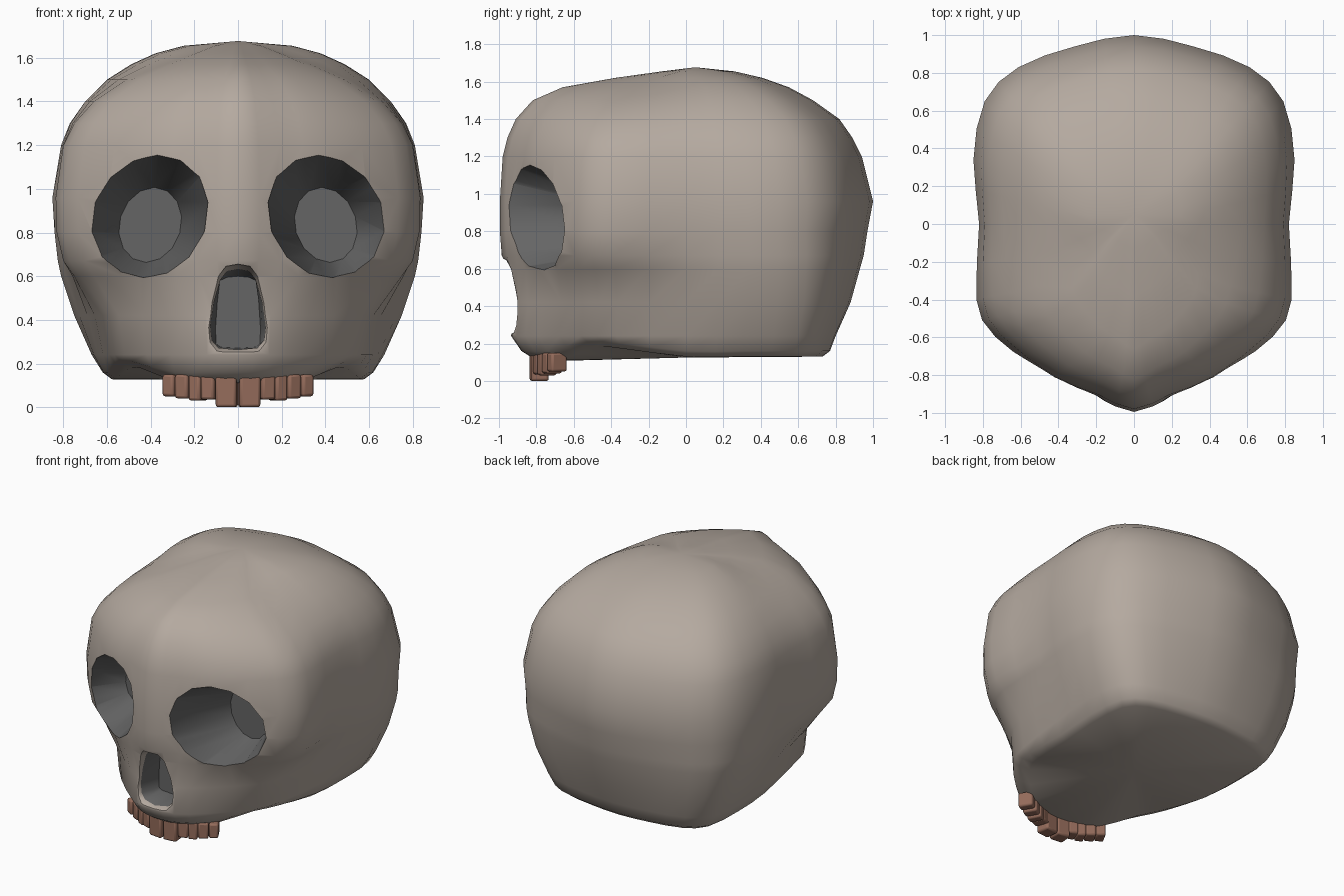
import bpy, bmesh
from math import sin, cos, tau, radians
from mathutils import Vector

if "Cube" in bpy.data.objects:
    bpy.data.objects.remove(bpy.data.objects["Cube"])


def material(name, col):
    m = bpy.data.materials.new(name)
    m.diffuse_color = (*col, 1)
    m.use_nodes = True
    m.node_tree.nodes["Principled BSDF"].inputs["Base Color"].default_value = m.diffuse_color
    return m


bone = material("bone", (0.46, 0.40, 0.35))
dark = material("socket_grey", (0.13, 0.13, 0.13))
enamel = material("tooth_brown", (0.30, 0.15, 0.105))


def loft(name, rings, mats, bottom=None, top=None, bone_bands=0):
    """Skin closed rings of points; ends become fans (if a tip is given) or caps."""
    bm = bmesh.new()
    vs = [[bm.verts.new(p) for p in r] for r in rings]
    n = len(rings[0])
    for k, (a, b) in enumerate(zip(vs, vs[1:])):
        for i in range(n):
            j = (i + 1) % n
            f = bm.faces.new((a[i], a[j], b[j], b[i]))
            f.material_index = 0 if k < bone_bands else len(mats) - 1
    for ring, tip in ((vs[0], bottom), (vs[-1], top)):
        if tip:
            t = bm.verts.new(tip)
            for i in range(n):
                bm.faces.new((ring[i], ring[(i + 1) % n], t))
        else:
            bm.faces.new(ring).material_index = len(mats) - 1
    bmesh.ops.recalc_face_normals(bm, faces=bm.faces)
    me = bpy.data.meshes.new(name)
    bm.to_mesh(me)
    bm.free()
    for m in mats:
        me.materials.append(m)
    ob = bpy.data.objects.new(name, me)
    bpy.context.collection.objects.link(ob)
    return ob


def smooth_ring(pts):
    """Add one curved midpoint between every pair of points."""
    p = [Vector(q) for q in pts]
    n, out = len(p), []
    for i in range(n):
        a, b, c, d = (p[(i + k) % n] for k in (-1, 0, 1, 2))
        out += [b, (b + c) * .5625 - (a + d) * .0625]
    return out


# Skull levels: z, front y, cheek width, mid width, rear width, back y
levels = [
    (.13, -.80, .51, .56, .58, .73), (.16, -.88, .56, .60, .62, .77),
    (.24, -.935, .59, .64, .67, .80), (.42, -.92, .62, .69, .75, .88),
    (.60, -.95, .75, .76, .81, .93), (.67, -.985, .80, .78, .825, .95),
    (.80, -.995, .83, .80, .84, .97), (.96, -.995, .835, .82, .85, 1.0),
    (1.20, -.98, .80, .79, .81, .94), (1.30, -.955, .75, .755, .77, .89),
    (1.40, -.91, .66, .69, .70, .82), (1.50, -.82, .51, .58, .60, .68),
    (1.57, -.66, .35, .46, .49, .55), (1.62, -.38, .22, .35, .38, .41),
    (1.655, -.13, .12, .22, .25, .26)]


def skull_ring(k, z, F, wf, wm, wr, B):
    r = .05 if z < .5 else .03 if z < .65 else 0     # rounder muzzle low down
    q = max(0, min(1, (.85 - z) / .7))               # squarer rear low down
    half = [(0, F), (.24 * wf, (.92 + r) * F), (.52 * wf, (.825 + r * .3) * F),
            (.88 * wf, .60 * F), (wf, .40 * F), (wm, 0),
            (wr, (.34 + .06 * q) * B), ((.93 + .03 * q) * wr, (.65 + .11 * q) * B),
            ((.72 + .03 * q) * wr, (.83 + .08 * q) * B),
            (.37 * wr, (.94 + .035 * q) * B), (0, B)]
    lift = {0: -.02, 1: -.02, 2: -.02, 3: .05, 4: .04}
    pts = [(x, y, z + (lift.get(i, 0) if k == 0 else
                       max(0, lift.get(i, 0)) if k == 1 else 0))
           for i, (x, y) in enumerate(half)]
    return smooth_ring(pts + [(-x, y, h) for x, y, h in pts[-2:0:-1]])


skull = loft("skull", [skull_ring(k, *l) for k, l in enumerate(levels)], [bone],
             bottom=(0, 0, .125), top=(0, .05, 1.677))


# Eye socket cutters: tapered, the rim follows the curved face
def ellipse(cx, cz, rx, rz, y):
    pts = []
    for i in range(14):
        a = tau * (i + .5) / 14
        x = cx + rx * cos(a) - .035 * sin(a) * rx / .265
        pts.append((x, y(x), cz + rz * sin(a)))
    return pts


def mirrored(rings, s):
    return [[(s * x, y, z) for x, y, z in r] for r in rings]


def face_y(x):
    return -.93 + .04 * (x - .15) + .96 * (x - .15) ** 2


eye = [ellipse(.404, .872, .265, .298, lambda x: face_y(x) - .24),
       ellipse(.404, .872, .265, .298, face_y),
       ellipse(.402, .835, .143, .172, lambda x: -.45)]
cutters = [loft("eye_cutter", mirrored(eye, s), [bone, dark]) for s in (1, -1)]

# Nose cutter: bevelled bone rim, then a dark pit
outer = [(.0, .655), (.055, .645), (.09, .60), (.125, .48), (.143, .36),
         (.135, .29), (.10, .25), (.0, .24)]
inner = [(.0, .60), (.05, .595), (.083, .58), (.095, .48), (.103, .36),
         (.10, .29), (.08, .275), (.0, .27)]


def nose_ring(prof, y0, slope, grow=1):
    pts = [(x * grow, y0 + slope * x, .45 + (z - .45) * grow) for x, z in prof]
    return pts + [(-x, y, z) for x, y, z in pts[-2:0:-1]]


nose = [nose_ring(outer, -1.2, .3), nose_ring(outer, -.96, .25),
        nose_ring(outer, -.91, .2, .89), nose_ring(inner, -.72, 0)]
cutters.append(loft("nose_cutter", nose, [bone, dark], bone_bands=2))

bpy.context.view_layer.objects.active = skull
skull.data.materials.append(dark)
for c in cutters:
    c.hide_render = True
    m = skull.modifiers.new("cut", 'BOOLEAN')
    m.operation, m.solver, m.object = 'DIFFERENCE', 'EXACT', c
    m.material_mode = 'TRANSFER'
    bpy.ops.object.modifier_apply(modifier=m.name)
for c in cutters:
    bpy.data.objects.remove(c)

# Teeth: x, y, width, lowest z, turn
teeth = [(.051, -.785, .095, .0, 6), (.127, -.765, .066, .035, 20),
         (.182, -.743, .06, .03, 26), (.24, -.717, .066, .04, 30),
         (.30, -.69, .06, .05, 30)]
objs = [skull]
for s in (1, -1):
    for x, y, w, z0, turn in teeth:
        bpy.ops.mesh.primitive_cube_add(size=1, location=(s * x, y, (z0 + .15) / 2),
                                        rotation=(0, 0, radians(s * turn)))
        t = bpy.context.object
        t.name = "tooth"
        t.scale = (w, .095, .15 - z0)
        bpy.ops.object.transform_apply(location=False, rotation=False, scale=True)
        t.data.materials.append(enamel)
        b = t.modifiers.new("bevel", 'BEVEL')
        b.width, b.segments = .012, 2
        objs.append(t)

bpy.ops.object.select_all(action='DESELECT')
for o in objs:
    o.select_set(True)
bpy.context.view_layer.objects.active = skull
bpy.ops.object.shade_smooth_by_angle(angle=radians(42))
